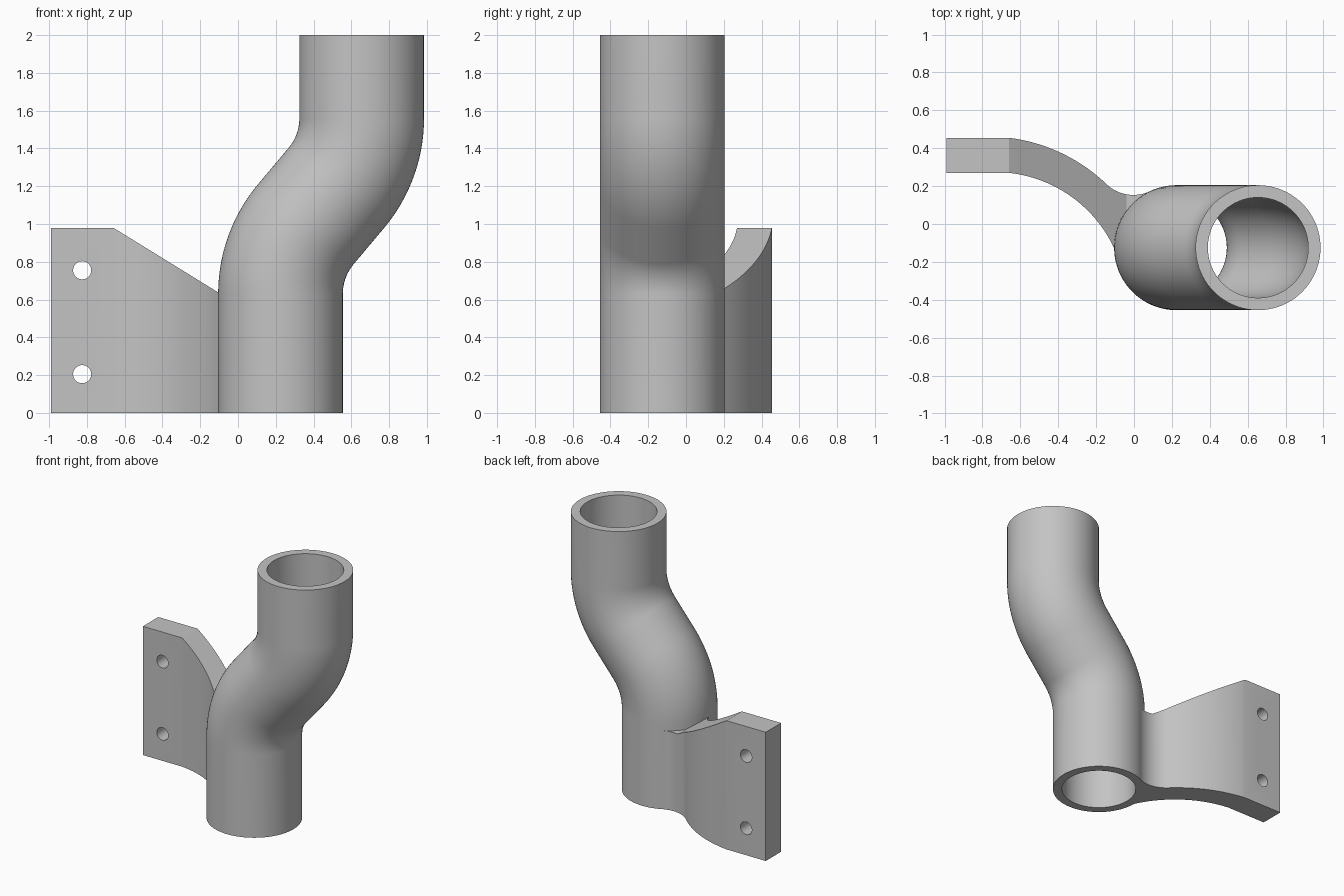
import bpy, bmesh, math
from mathutils import Vector

if "Cube" in bpy.data.objects:
    bpy.data.objects.remove(bpy.data.objects["Cube"])

grey = bpy.data.materials.new("mid grey")
grey.diffuse_color = (0.55, 0.55, 0.55, 1)
grey.use_nodes = True
grey.node_tree.nodes["Principled BSDF"].inputs["Base Color"].default_value = grey.diffuse_color

PX, PY, R_OUT, R_IN = 0.225, -0.125, 0.33, 0.265   # pipe foot centre and radii


def make_object(name, bm):
    bmesh.ops.recalc_face_normals(bm, faces=bm.faces)
    me = bpy.data.meshes.new(name)
    bm.to_mesh(me)
    bm.free()
    ob = bpy.data.objects.new(name, me)
    bpy.context.collection.objects.link(ob)
    me.materials.append(grey)
    return ob


def shade(ob):
    bpy.ops.object.select_all(action='DESELECT')
    ob.select_set(True)
    bpy.context.view_layer.objects.active = ob
    bpy.ops.object.shade_smooth_by_angle(angle=math.radians(30))


def arc3(a, b, c, n):
    """Points on the circle through a, b and c, from a to c."""
    (ax, ay), (bx, by), (cx, cy) = a, b, c
    d = 2 * (ax * (by - cy) + bx * (cy - ay) + cx * (ay - by))
    sa, sb, sc = ax * ax + ay * ay, bx * bx + by * by, cx * cx + cy * cy
    ux = (sa * (by - cy) + sb * (cy - ay) + sc * (ay - by)) / d
    uy = (sa * (cx - bx) + sb * (ax - cx) + sc * (bx - ax)) / d
    r = math.hypot(ax - ux, ay - uy)
    t0 = math.atan2(ay - uy, ax - ux)
    dt = math.atan2(cy - uy, cx - ux) - t0
    dt = (dt + math.pi) % (2 * math.pi) - math.pi
    return [(ux + r * math.cos(t0 + dt * i / n), uy + r * math.sin(t0 + dt * i / n))
            for i in range(n + 1)]


def prism(points, direction):
    """Extrude a closed outline along a direction."""
    bm = bmesh.new()
    face = bm.faces.new([bm.verts.new(p) for p in points])
    new = bmesh.ops.extrude_face_region(bm, geom=[face])["geom"]
    bmesh.ops.translate(bm, vec=direction,
                        verts=[v for v in new if isinstance(v, bmesh.types.BMVert)])
    return bm


# Offset pipe: straight, bend, slanted run, bend back, straight
theta, bend, run, z0, z1 = math.radians(40), 0.574, 0.251, 0.63, 1.56
steps = 20
lower = [(PX + bend * (1 - math.cos(theta * i / steps)),
          z0 + bend * math.sin(theta * i / steps), theta * i / steps)
         for i in range(steps + 1)]
top_x = 2 * (lower[-1][0] - PX) + run * math.sin(theta) + PX
upper = [(top_x - (x - PX), z1 - (z - z0), a) for x, z, a in reversed(lower)]
path = [(PX, 0, 0)] + lower + upper + [(top_x, 2, 0)]

SEG = 80
bm = bmesh.new()


def ring(station, radius):
    x, z, a = station
    out = []
    for i in range(SEG):
        t = 2 * math.pi * i / SEG
        u, v = radius * math.cos(t), radius * math.sin(t)
        out.append(bm.verts.new((x + u * math.cos(a), PY + v, z - u * math.sin(a))))
    return out


rings = [ring(s, R_OUT) for s in path] + [ring(s, R_IN) for s in reversed(path)]
for j, r0 in enumerate(rings):
    r1 = rings[(j + 1) % len(rings)]
    for i in range(SEG):
        k = (i + 1) % SEG
        bm.faces.new((r0[i], r0[k], r1[k], r1[i]))
shade(make_object("offset_pipe", bm))

# Mounting bracket: flat plate, curved arm, fillet into the pipe wall
outer = arc3((-0.66, 0.455), (-0.38, 0.373), (-0.15, 0.215), 20)
fillet = arc3((-0.15, 0.215), (-0.02, 0.154), (0.07, 0.167), 12)[1:]
inner = arc3((-0.104, -0.13), (-0.40, 0.188), (-0.66, 0.27), 20)
r_wall = R_OUT - 0.012
t_a, t_b = math.radians(118), math.radians(181)
wall = [(PX + r_wall * math.cos(t_a + (t_b - t_a) * i / 14),
         PY + r_wall * math.sin(t_a + (t_b - t_a) * i / 14)) for i in range(15)]
plan = [(-0.99, 0.455)] + outer + fillet + wall + inner + [(-0.99, 0.27)]
bracket = make_object("mounting_bracket",
                      prism([(x, y, 0) for x, y in plan], Vector((0, 0, 0.98))))

# Cutters: sloped top edge and two bolt holes
slope = [(-0.66, 0.98), (-0.04, 0.598), (0.5, 0.598), (0.5, 1.3), (-0.66, 1.3)]
cutters = [make_object("slope_cutter",
                       prism([(x, -1, z) for x, z in slope], Vector((0, 2, 0))))]
for z in (0.205, 0.755):
    circle = [(-0.825 + 0.048 * math.cos(math.tau * i / 32), 0,
               z + 0.048 * math.sin(math.tau * i / 32)) for i in range(32)]
    cutters.append(make_object("bolt_hole_cutter", prism(circle, Vector((0, 1, 0)))))
for c in cutters:
    mod = bracket.modifiers.new("cut", 'BOOLEAN')
    mod.operation, mod.solver, mod.object = 'DIFFERENCE', 'EXACT', c
bpy.context.view_layer.objects.active = bracket
for mod in list(bracket.modifiers):
    bpy.ops.object.modifier_apply(modifier=mod.name)
for c in cutters:
    bpy.data.objects.remove(c, do_unlink=True)
shade(bracket)
